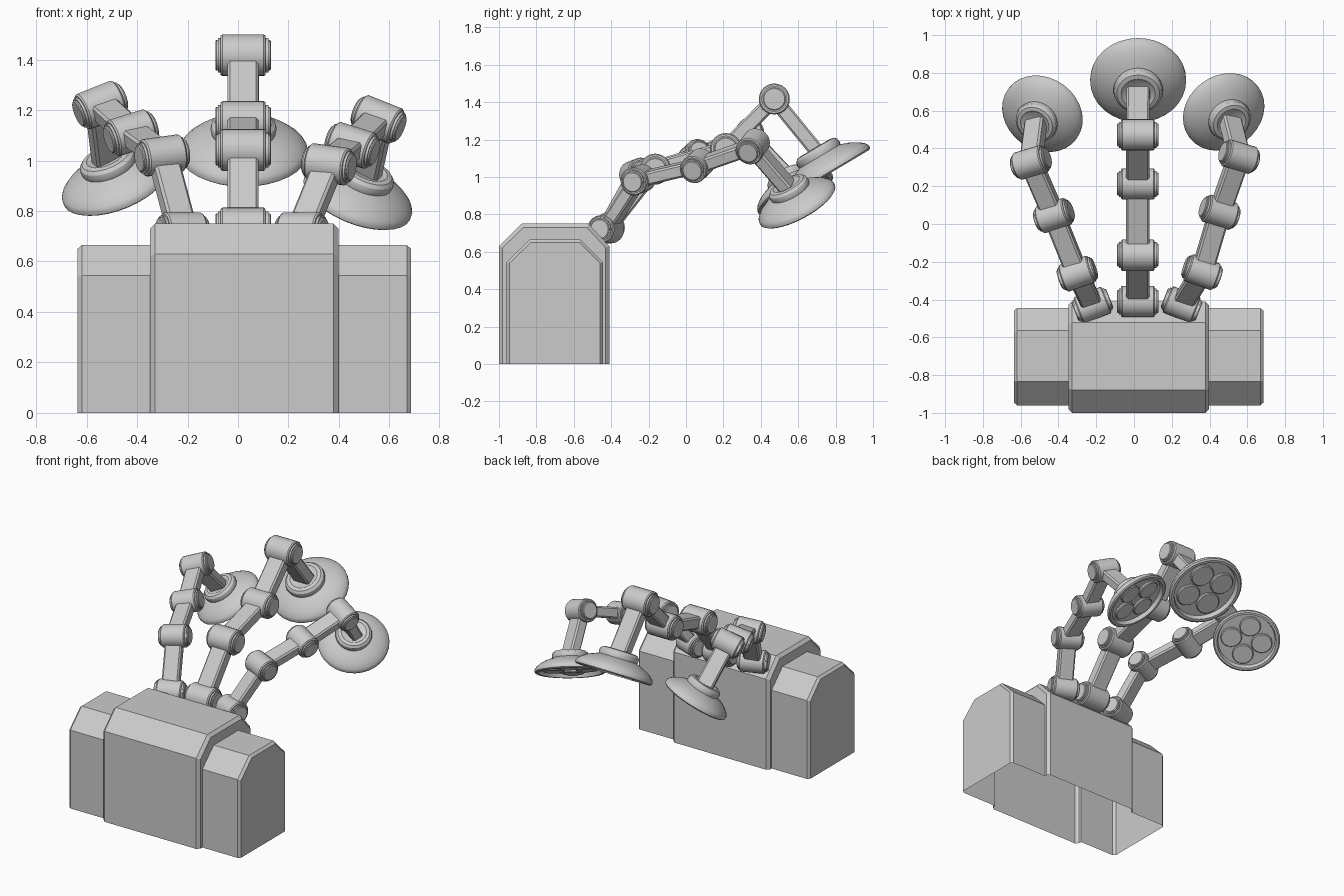
import bpy, bmesh, math
from mathutils import Vector, Matrix

if "Cube" in bpy.data.objects:
    bpy.data.objects.remove(bpy.data.objects["Cube"])

CX = 0.025  # symmetry plane of the body


def finish(name, bm, matrix=Matrix(), smooth=True):
    bmesh.ops.recalc_face_normals(bm, faces=bm.faces)
    me = bpy.data.meshes.new(name)
    bm.to_mesh(me)
    bm.free()
    if smooth:
        me.shade_smooth()
        me.set_sharp_from_angle(angle=math.radians(32))
    ob = bpy.data.objects.new(name, me)
    ob.matrix_world = matrix
    bpy.context.collection.objects.link(ob)
    return ob


def lathe(bm, profile, n):
    # revolve (radius, height) points round local z; radius 0 closes to a point
    rings = []
    for r, h in profile:
        if r == 0:
            rings.append([bm.verts.new((0, 0, h))] * n)
        else:
            rings.append([bm.verts.new((r * math.cos(i * math.tau / n), r * math.sin(i * math.tau / n), h))
                          for i in range(n)])
    for a, b in zip(rings, rings[1:]):
        for i in range(n):
            j = (i + 1) % n
            bm.faces.new(list(dict.fromkeys([a[i], a[j], b[j], b[i]])))


def frame(origin, z_axis, x_hint):
    z = Vector(z_axis).normalized()
    y = z.cross(Vector(x_hint)).normalized()
    x = y.cross(z)
    m = Matrix((x, y, z)).transposed().to_4x4()
    m.translation = origin
    return m


# Body: one open-bottomed skin lofted along x, wide low ends and a taller middle
def section(y0, y1, zc, zt, c0, c1, inset=0.0):
    a, b, t, k = y0 + inset, y1 - inset, zt - inset, zc - inset * 0.4
    return [(a, 0), (a, k), (y0 + c0 + inset * 0.4, t), (y1 - c1 - inset * 0.4, t), (b, k), (b, 0)]


low = (-0.96, -0.445, 0.545, 0.665, 0.125, 0.12)
tall = (-1.0, -0.41, 0.63, 0.75, 0.122, 0.112)
half = [(0.661, section(*low, 0.015)), (0.644, section(*low)), (0.373, section(*low)),
        (0.373, section(*tall, 0.02)), (0.353, section(*tall))]
stations = [(CX - d, s) for d, s in half] + [(CX + d, s) for d, s in reversed(half)]
bm = bmesh.new()
rows = [[bm.verts.new((x, y, z)) for y, z in s] for x, s in stations]
for a, b in zip(rows, rows[1:]):
    for i in range(5):
        bm.faces.new((a[i], a[i + 1], b[i + 1], b[i]))
bm.faces.new(rows[0])
bm.faces.new(rows[-1])
finish("base_housing", bm, smooth=False)


# Joint: stepped barrel along its hinge axis
def joint(name, pos, axis, s):
    side = [(0, .11), (.056, .11), (.061, .106), (.061, .1), (.069, .1), (.069, .089), (.077, .089), (.083, .082)]
    prof = side + [(r, -h) for r, h in reversed(side)]
    bm = bmesh.new()
    lathe(bm, [(r * s, h * s) for r, h in prof], 24)
    finish(name, bm, frame(pos, axis, (0, 0.3, 1)))


# Link: flat bar with chamfered edges between two joints
def link(name, p, q, axis, s):
    p, q = Vector(p), Vector(q)
    bm = bmesh.new()
    bmesh.ops.create_cube(bm, size=1)
    bmesh.ops.scale(bm, vec=(.123 * s, .08 * s, (q - p).length), verts=bm.verts)
    bmesh.ops.bevel(bm, geom=[e for e in bm.edges if abs((e.verts[0].co - e.verts[1].co).z) > .05],
                    offset=.01, segments=1, affect='EDGES')
    finish(name, bm, frame((p + q) / 2, q - p, axis), smooth=False)


# Lamp head: domed shell with boss, recessed face and four round lenses
def lamp(name, rim, facing, side, s):
    m = frame(rim, -Vector(facing), side) @ Matrix.Scale(s, 4)
    bm = bmesh.new()
    lathe(bm, [(0, .03), (.215, .03), (.225, 0), (.243, 0), (.254, .008), (.254, .025), (.245, .04),
               (.22, .062), (.18, .085), (.14, .1), (.127, .105), (.131, .122), (.127, .14), (.113, .154),
               (.09, .158), (.075, .15), (0, .145)], 32)
    finish(name + "_shell", bm, m)
    for i in range(4):
        a = math.tau * (i + .5) / 4
        bm = bmesh.new()
        lathe(bm, [(0, .012), (.074, .012), (.08, .018), (.08, .032), (0, .032)], 24)
        finish(f"{name}_lens_{i + 1}", bm,
               m @ Matrix.Translation((.118 * math.cos(a), .118 * math.sin(a), 0)))


# Arms: joint centres, hinge axes, boss point, lamp rim centre and facing
side_axes = [(.93, -.37, 0), (.94, -.33, -.13), (.92, -.3, -.29), (.9, -.27, -.36)]
arms = {
    "centre": ([(.02, -.41, .73), (.02, -.165, 1.042), (.02, .212, 1.152), (.02, .472, 1.417)],
               [(1, 0, 0)] * 4, (.022, .77, 1.02), (0, .51, -.86), 1.0, 1.0),
    "right": ([(.252, -.427, .72), (.36, -.255, .985), (.453, .062, 1.06), (.557, .357, 1.163)],
              side_axes, (.47, .6, .845), (-.33, .45, -.83), .9, .89),
    "left": ([(-.22, -.43, .72), (-.30, -.263, 1.02), (-.424, .045, 1.11), (-.546, .326, 1.22)],
             [(x, -y, -z) for x, y, z in side_axes], (-.48, .59, .9), (.33, .45, -.83), .9, .88),
}
for arm, (pts, axes, rim, facing, s, ls) in arms.items():
    boss = Vector(rim) - Vector(facing).normalized() * .135 * ls
    ends = pts + [boss]
    for i in range(4):
        joint(f"{arm}_joint_{i + 1}", pts[i], axes[i], s)
        hint = Vector(axes[i]) + Vector(axes[min(i + 1, 3)])
        link(f"{arm}_link_{i + 1}", ends[i], ends[i + 1], hint, s)
    lamp(f"{arm}_lamp", rim, facing, axes[3], ls)
